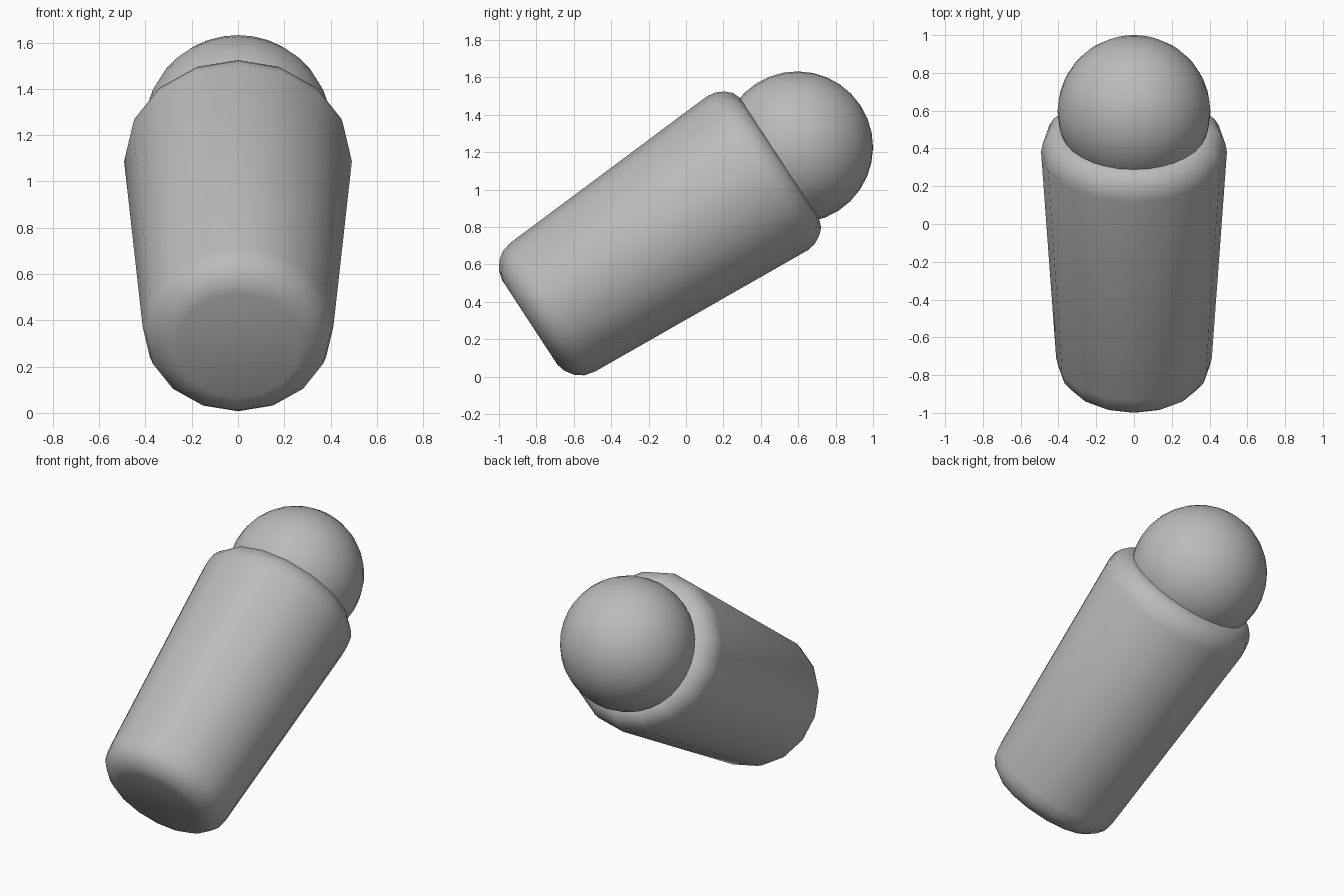
import bpy, bmesh, math
from mathutils import Matrix, Vector

default = bpy.data.objects.get("Cube")
if default:
    bpy.data.objects.remove(default, do_unlink=True)

grey = bpy.data.materials.new("plain grey")
grey.use_nodes = True
colour = (0.5, 0.5, 0.5, 1)
grey.diffuse_color = colour
grey.node_tree.nodes["Principled BSDF"].inputs["Base Color"].default_value = colour

# Shared frame: origin at the ball centre, local z along the tilted axis
TILT = Matrix.Translation((0, 0.595, 1.227)) @ Matrix.Rotation(math.radians(-56.8), 4, "X")


def finish(name, bm):
    bmesh.ops.recalc_face_normals(bm, faces=bm.faces)
    for face in bm.faces:
        face.smooth = True
    bm.transform(TILT)
    mesh = bpy.data.meshes.new(name)
    bm.to_mesh(mesh)
    bm.free()
    mesh.materials.append(grey)
    obj = bpy.data.objects.new(name, mesh)
    bpy.context.collection.objects.link(obj)
    return obj


def lathe(name, profile, sides):
    bm = bmesh.new()
    rings = []
    for radius, height in profile:
        angles = [math.tau * i / sides for i in range(sides)]
        rings.append([bm.verts.new((radius * math.cos(a), radius * math.sin(a), height))
                      for a in angles])
    for low, high in zip(rings, rings[1:]):
        for i in range(sides):
            j = (i + 1) % sides
            bm.faces.new((low[i], low[j], high[j], high[i]))
    bm.faces.new(rings[0])
    bm.faces.new(rings[-1])
    return finish(name, bm)


# Tapered body with rounded rims
lathe("body", [(0.27, -1.71), (0.32, -1.696), (0.365, -1.665), (0.398, -1.62),
               (0.412, -1.56), (0.492, -0.255), (0.484, -0.205), (0.463, -0.165),
               (0.432, -0.13), (0.39, -0.113)], 16)

# Round ball seated in the wide end
ball = bmesh.new()
bmesh.ops.create_uvsphere(ball, u_segments=32, v_segments=16, radius=0.405)
finish("ball", ball)
